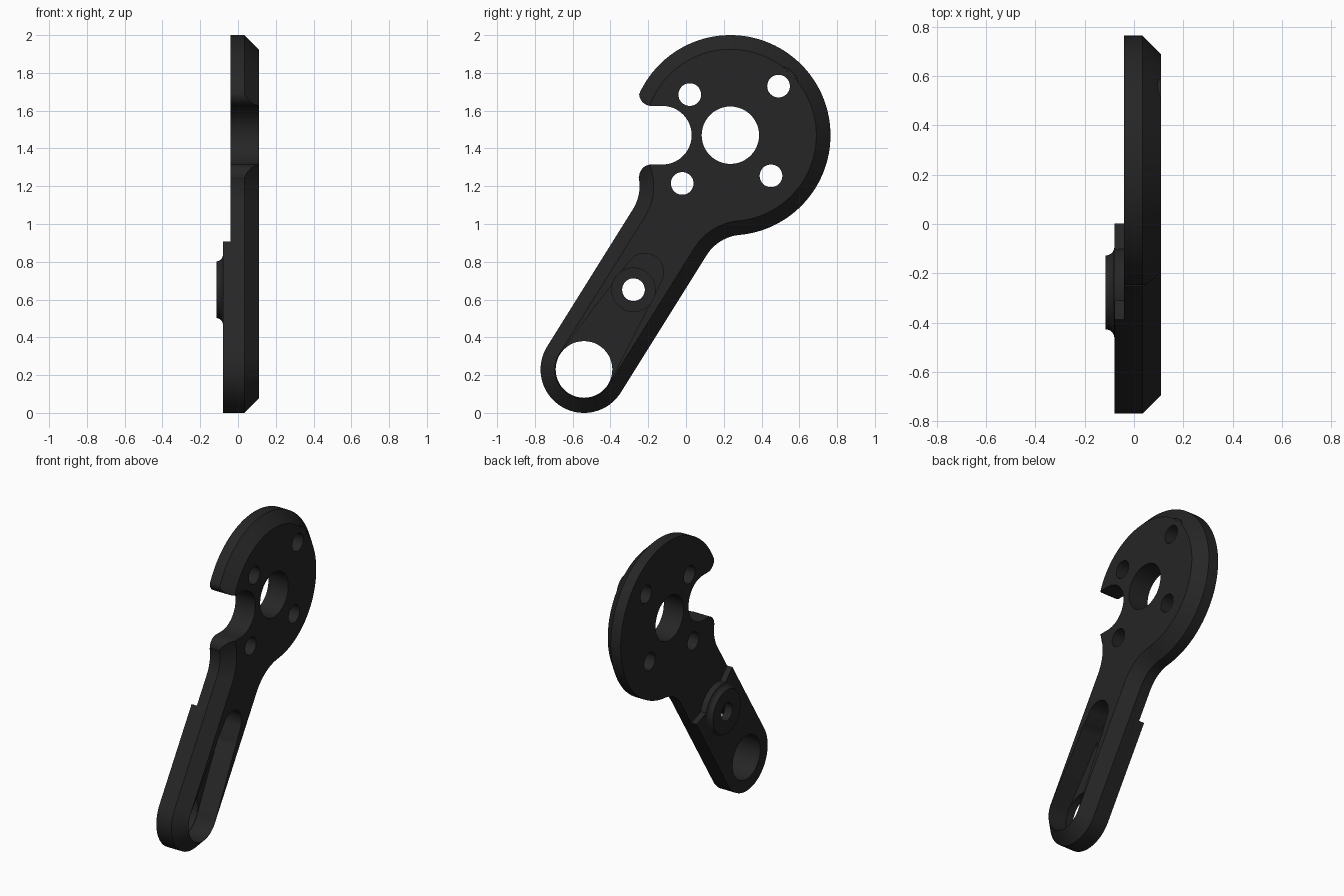
import bpy, bmesh, math
from math import cos, sin, pi, radians

if "Cube" in bpy.data.objects:
    bpy.data.objects.remove(bpy.data.objects["Cube"])

# Key dimensions in the (y, z) plane; thickness runs along x
ARM = (-0.54, 0.23)
HEAD = (0.235, 1.47)
BOSS = (-0.278, 0.652)
R_ARM, R_HEAD, R_FILLET = 0.23, 0.53, 0.23
CHAMFER = 0.075
LENGTH = math.dist(ARM, HEAD)
TILT = math.atan2(HEAD[1] - ARM[1], HEAD[0] - ARM[0])

black = bpy.data.materials.new("matte_black")
black.diffuse_color = (0.019, 0.019, 0.019, 1)
black.use_nodes = True
black.node_tree.nodes["Principled BSDF"].inputs["Base Color"].default_value = black.diffuse_color


def arc(c, r, a0, a1, n):
    """Points on an arc, angles in radians."""
    return [(c[0] + r * cos(a0 + (a1 - a0) * i / n),
             c[1] + r * sin(a0 + (a1 - a0) * i / n)) for i in range(n + 1)]


def circle(c, r, n=64):
    return arc(c, r, 0, 2 * pi, n)[:-1]


def loft(name, sections):
    """Closed solid through matching outlines; sections = [(x, points)]."""
    bm = bmesh.new()
    rings = [[bm.verts.new((x, y, z)) for y, z in pts] for x, pts in sections]
    n = len(rings[0])
    for a, b in zip(rings, rings[1:]):
        for i in range(n):
            j = (i + 1) % n
            bm.faces.new((a[i], a[j], b[j], b[i]))
    bm.faces.new(rings[0])
    bm.faces.new(rings[-1])
    bmesh.ops.recalc_face_normals(bm, faces=bm.faces)
    me = bpy.data.meshes.new(name)
    bm.to_mesh(me)
    bm.free()
    ob = bpy.data.objects.new(name, me)
    bpy.context.collection.objects.link(ob)
    return ob


def prism(name, pts, x0, x1):
    return loft(name, [(x0, pts), (x1, pts)])


def combine(target, tool, operation):
    """Apply a boolean and remove the helper."""
    mod = target.modifiers.new(tool.name, 'BOOLEAN')
    mod.operation = operation
    mod.solver = 'EXACT'
    mod.object = tool
    bpy.context.view_layer.objects.active = target
    bpy.ops.object.modifier_apply(modifier=mod.name)
    bpy.data.objects.remove(tool)


def body_outline(inset):
    """Round arm end blended into the round head, inset by a distance."""
    side = R_ARM + R_FILLET
    back = math.sqrt((R_HEAD + R_FILLET) ** 2 - side ** 2)
    a = math.atan2(side, back)
    ra, rh, rf = R_ARM - inset, R_HEAD - inset, R_FILLET + inset
    pts = arc((0, 0), ra, pi / 2, 3 * pi / 2, 40)
    pts += arc((LENGTH - back, -side), rf, pi / 2, a, 14)
    pts += arc((LENGTH, 0), rh, a - pi, pi - a, 96)[1:-1]
    pts += arc((LENGTH - back, side), rf, -a, -pi / 2, 14)
    c, s = cos(TILT), sin(TILT)
    return [(ARM[0] + u * c - v * s, ARM[1] + u * s + v * c) for u, v in pts]


# Main lever plate, chamfered on its outer face
full = body_outline(0)
lever = loft("lever_plate", [(-0.08, full), (0.035, full),
                             (0.11, body_outline(CHAMFER))])

# Thinner head: step cut from the inner face around the head
combine(lever, prism("head_step", circle(HEAD, 0.84, 160), -0.3, -0.04), 'DIFFERENCE')

# Small round pad where one screw hole comes close to the chamfer
combine(lever, prism("screw_pad", circle((0.49, 1.73), 0.105), 0.0, 0.1095), 'UNION')

# Raised boss with a concave fillet on the inner face
profile = [(-0.03, 0.185)] + [(-0.115 + 0.035 * cos(t), 0.185 - 0.035 * sin(t))
                              for t in (radians(7 + 83 * i / 8) for i in range(9))]
combine(lever, loft("pivot_boss", [(x, circle(BOSS, r)) for x, r in profile]), 'UNION')

# Open hook notch with rounded lips
lip = 0.065
notch = [(-0.6, 1.25)] + arc((-0.183, 1.25), lip, pi, pi / 2, 10)
notch += arc((-0.125, 1.47), 0.155, -pi / 2, pi / 2, 32)
notch += arc((-0.183, 1.69), lip, -pi / 2, -pi, 10) + [(-0.6, 1.69)]
combine(lever, prism("hook_notch", notch, -0.3, 0.3), 'DIFFERENCE')

# Tapered pocket along the arm
TOP = (-0.218, 0.745)
r1, r2 = 0.153, 0.1
t = math.atan2(TOP[1] - ARM[1], TOP[0] - ARM[0])
a = math.acos((r1 - r2) / math.dist(ARM, TOP))
pocket = arc(TOP, r2, t - a, t + a, 28) + arc(ARM, r1, t + a, t + 2 * pi - a, 36)
combine(lever, prism("arm_pocket", pocket, -0.03, 0.3), 'DIFFERENCE')
combine(lever, prism("boss_counterbore", circle(BOSS, 0.115), -0.06, 0.2), 'DIFFERENCE')

# Through holes
holes = [(HEAD, 0.152), (ARM, 0.15), (BOSS, 0.06), ((0.02, 1.685), 0.06),
         ((0.49, 1.73), 0.06), ((0.45, 1.255), 0.06), ((-0.02, 1.215), 0.06)]
for c, r in holes:
    combine(lever, prism("hole", circle(c, r, 48), -0.3, 0.3), 'DIFFERENCE')

# Finish: one colour, smooth curves with crisp edges
lever.data.materials.clear()
lever.data.materials.append(black)
for p in lever.data.polygons:
    p.material_index = 0
bpy.ops.object.select_all(action='DESELECT')
lever.select_set(True)
bpy.context.view_layer.objects.active = lever
bpy.ops.object.shade_smooth_by_angle(angle=radians(30))
